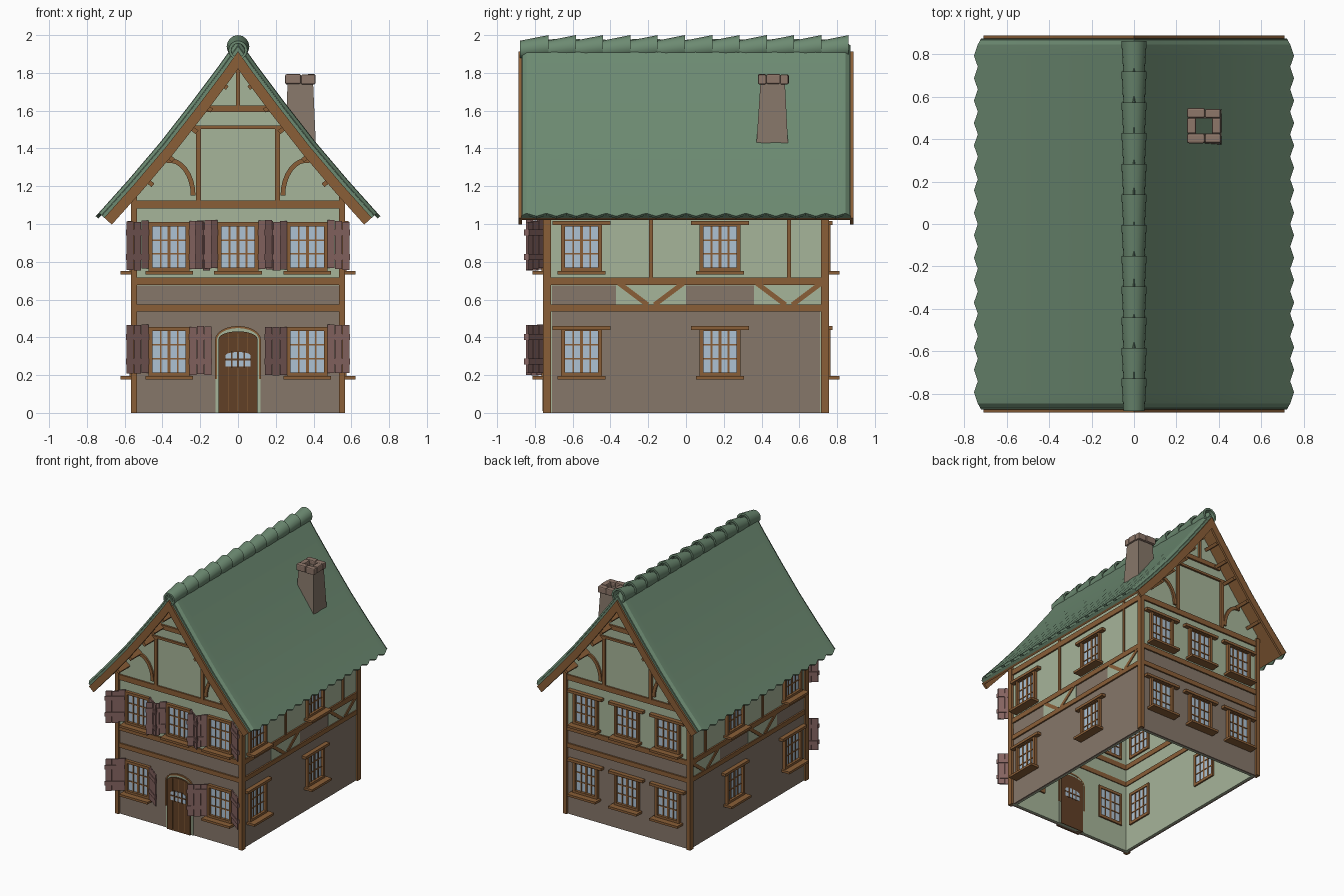
import bpy, bmesh, math, random
from mathutils import Vector

if "Cube" in bpy.data.objects:
    bpy.data.objects.remove(bpy.data.objects["Cube"])

random.seed(4)
COLOURS = {"roof_green": (108, 137, 113), "plaster_green": (165, 179, 152), "stone_taupe": (133, 118, 105),
           "timber_brown": (137, 95, 58), "door_brown": (97, 66, 42), "shutter_mauve": (134, 101, 98),
           "glass_blue": (172, 193, 211), "cap_stone": (140, 118, 105)}
mats = {}
for name, rgb in COLOURS.items():
    mats[name] = bpy.data.materials.new(name)
    mats[name].diffuse_color = [(c / 255) ** 2.2 for c in rgb] + [1]

parts = {}


def mesh_for(name, mat):
    if name not in parts:
        parts[name] = (bmesh.new(), mat)
    return parts[name][0]


# Each side maps (along wall, outward distance, height) to the world
def front(u, d, z): return Vector((u, -d, z))
def back(u, d, z): return Vector((u, d, z))
def right(u, d, z): return Vector((d, u, z))
def left(u, d, z): return Vector((-d, u, z))


def prism(name, mat, pts, d0, d1, side):
    bm = mesh_for(name, mat)
    a = [bm.verts.new(side(u, d0, z)) for u, z in pts]
    b = [bm.verts.new(side(u, d1, z)) for u, z in pts]
    bm.faces.new(a)
    bm.faces.new(b[::-1])
    for i in range(len(a)):
        j = (i + 1) % len(a)
        bm.faces.new((a[i], b[i], b[j], a[j]))


def box(name, mat, u0, u1, z0, z1, d0, d1, side):
    prism(name, mat, [(u0, z0), (u1, z0), (u1, z1), (u0, z1)], d0, d1, side)


def bar(name, mat, p, q, w, d0, d1, side):
    p, q = Vector(p), Vector(q)
    t = (q - p).normalized() * w / 2
    n = Vector((-t.y, t.x))
    prism(name, mat, [tuple(v) for v in (p + n, q + n, q - n, p - n)], d0, d1, side)


def loft(name, mat, rings, caps=True):
    bm = mesh_for(name, mat)
    rows = [[bm.verts.new(p) for p in r] for r in rings]
    n = len(rows[0])
    pairs = list(zip(rows, rows[1:])) + ([] if caps else [(rows[-1], rows[0])])
    for a, b in pairs:
        for i in range(n):
            j = (i + 1) % n
            bm.faces.new((a[i], a[j], b[j], b[i]))
    if caps:
        bm.faces.new(rows[0][::-1])
        bm.faces.new(rows[-1])


# Flared roof profile, offset inward by d
PROFILE = [(0, 1.975), (.1, 1.835), (.25, 1.635), (.41, 1.43), (.58, 1.23), (.735, 1.057)]


def roof_line(d, extra=0):
    half = [(0, PROFILE[0][1] - d * 1.7)]
    for i in range(1, len(PROFILE)):
        a, b = PROFILE[i - 1], PROFILE[min(i + 1, len(PROFILE) - 1)]
        t = (Vector(b) - Vector(a)).normalized()
        p = Vector(PROFILE[i]) + Vector((t.y, -t.x)) * d
        if i == len(PROFILE) - 1:
            p += t * extra
        half.append((p.x, p.y))
    return [(-x, z) for x, z in half[:0:-1]] + half


def section(y, d0, d1, extra=0):
    return [(x, y, z) for x, z in roof_line(d0, extra) + roof_line(d1, extra)[::-1]]


# Roof: tile layer with pointed eaves, under layer and timber deck
N = 32
rings = [section(-.872, .02, .03)]
for j in range(N + 1):
    odd = j % 2
    rings.append(section(-.845 + 1.69 * j / N, -.003 * odd, .016, .024 * odd))
rings.append(section(.872, .02, .03))
loft("roof_tiles", "roof_green", rings)
loft("roof_under_layer", "roof_green", [section(y, .016, .037) for y in (-.87, .87)])
loft("roof_deck", "timber_brown", [section(y, .037, .052) for y in (-.87, .87)])


# Ridge tiles, tapered and overlapping
def circle(y, r, z):
    return [(r * math.cos(k * math.tau / 16), y, z + r * math.sin(k * math.tau / 16)) for k in range(16)]


for i in range(12):
    y = -.88 + i * .1445
    loft("ridge_tiles", "roof_green", [circle(y, .05, 1.92), circle(y + .152, .06, 1.94),
                                       circle(y + .152, .044, 1.94), circle(y, .036, 1.92)], False)


# Chimney shaft and cap stones
def rect(x0, x1, y0, y1, z):
    return [(x0, y0, z), (x1, y0, z), (x1, y1, z), (x0, y1, z)]


loft("chimney_shaft", "stone_taupe", [rect(.25, .412, .373, .54, 1.425), rect(.263, .397, .395, .523, 1.76),
                                      rect(.292, .366, .427, .497, 1.76), rect(.292, .366, .427, .497, 1.425)], False)
for x0, x1, y0, y1 in [(.25, .335, .50, .545), (.335, .408, .498, .542), (.25, .333, .38, .425),
                       (.333, .41, .382, .425), (.25, .292, .425, .5), (.366, .41, .425, .5)]:
    lift = random.uniform(-.008, .004)
    loft("chimney_cap_stones", "cap_stone", [rect(x0, x1, y0, y1, 1.745 + lift), rect(x0, x1, y0, y1, 1.797 + lift)])

# Walls: plaster lining, stone ground floor, plaster above
gable_top = [(.55, 1.19)] + [p for p in roof_line(.05)[::-1] if abs(p[0]) < .54] + [(-.55, 1.19)]
for s in (front, back):
    prism("wall_lining", "plaster_green", [(-.55, 0), (.55, 0)] + gable_top, .71, .725, s)
    prism("upper_walls", "plaster_green", [(-.55, .675), (.55, .675)] + gable_top, .725, .74, s)
    box("stone_walls", "stone_taupe", -.55, .55, 0, .675, .725, .74, s)
for s in (left, right):
    box("wall_lining", "plaster_green", -.725, .725, 0, 1.185, .52, .535, s)
    box("upper_walls", "plaster_green", -.725, .725, .675, 1.185, .535, .55, s)
    box("stone_walls", "stone_taupe", -.725, .725, 0, .675, .535, .55, s)

# Corner posts and floor beams
T = "timber_brown"
for s in (front, back):
    for u in (-.55, .55):
        box("corner_posts", T, u - .016, u + .016, 0, 1.15, .714, .756, s)
for s, half, D in ((front, .56, .74), (back, .56, .74), (left, .75, .55), (right, .75, .55)):
    for z0, z1 in ((.537, .573), (.676, .716), (1.082, 1.125)):
        box("floor_beams", T, -half, half, z0, z1, D - .037, D + .012, s)

# Gable framing, bargeboards and purlin ends
for s in (front, back):
    prism("bargeboards", T, roof_line(.036) + roof_line(.09)[::-1], .868, .886, s)
    for u0, u1, z0, z1 in ((-.01, .01, 1.62, 1.86), (-.19, .19, 1.592, 1.628), (-.24, .24, 1.504, 1.522),
                           (-.222, -.195, 1.12, 1.52), (.195, .222, 1.12, 1.52)):
        box("gable_framing", T, u0, u1, z0, z1, .705, .755, s)
    for m in (-1, 1):
        ang = [math.radians(12 * k) for k in range(9)]
        arc = [(.365 - .14 * math.cos(a), 1.15 + .2 * math.sin(a)) for a in ang]
        arc += [(.365 - .115 * math.cos(a), 1.15 + .175 * math.sin(a)) for a in ang[::-1]]
        prism("curved_braces", T, [(m * u, z) for u, z in arc], .73, .754, s)
        for x, z in ((.45, 1.205), (.342, 1.337), (.217, 1.485), (.14, 1.6), (.057, 1.72)):
            bar("purlin_ends", T, (m * (x + .045), z + .035), (m * x, z), .024, .72, .87, s)

# Side framing: studs and V braces over plaster panels
for s in (left, right):
    for c in (-.185, .545):
        box("side_studs", T, c - .011, c + .011, .7, 1.15, .53, .56, s)
        box("brace_panels", "plaster_green", c - .185, min(c + .185, .73), .565, .685, .545, .554, s)
        for m in (-1, 1):
            bar("side_braces", T, (c + m * .175, .69), (c + m * .018, .572), .026, .54, .56, s)


# Windows with frame, glazing bars, sill and optional wide lintel
def window(s, u, z, D, lintel):
    lo, hi = z + .012, z + .275
    for a, b in ((-.108, -.088), (.088, .108)):
        box("window_frames", T, u + a, u + b, lo, hi, D - .042, D + .025, s)
    box("window_frames", T, u - .108, u + .108, hi - .022, hi, D - .042, D + .025, s)
    box("window_frames", T, u - .108, u + .108, lo, lo + .022, D - .042, D + .025, s)
    box("window_glass", "glass_blue", u - .09, u + .09, lo + .01, hi - .01, D - .034, D + .004, s)
    for k, w in ((-.045, .004), (0, .008), (.045, .004)):
        box("glazing_bars", T, u + k - w, u + k + w, lo, hi, D - .038, D + .01, s)
    for k in (.095, .168):
        box("glazing_bars", T, u - .09, u + .09, lo + k - .004, lo + k + .004, D - .038, D + .009, s)
    box("window_sills", T, u - .126, u + .126, z - .002, z + .016, D, D + .072, s)
    if lintel:
        box("window_lintels", T, u - .153, u + .153, z + .26, z + .281, D, D + .035, s)


# Plank shutter swung part-way open
def shutter(u0, m, z):
    ca, sa = math.cos(.63), math.sin(.63)

    def leaf(a, t, h):
        return front(u0 + m * a * ca, .757 + a * sa + t, h)
    for k in range(3):
        e = random.uniform(-.008, .008)
        box("shutters", "shutter_mauve", k * .049, k * .049 + .046, z + .025 + e, z + .28 + e, -.006, .006, leaf)
    for h in (.075, .205):
        box("shutter_battens", "shutter_mauve", -.002, .147, z + h, z + h + .032, -.013, .013, leaf)


for z in (.18, .735):
    for u in (-.365, 0, .367):
        window(back, u, z, .74, True)
        if u or z > .5:
            window(front, u, z, .74, False)
            for m in (-1, 1):
                shutter(u + m * .108, m, z)
    for s in (left, right):
        for u in (-.553, .18):
            window(s, u, z, .55, True)


# Arched door, surround and small barred window
def arch(w, spring, rise, base=0.0):
    return [(-w, base)] + [(-w * math.cos(k * math.pi / 12), spring + rise * math.sin(k * math.pi / 12))
                           for k in range(13)] + [(w, base)]


prism("door_reveal", "plaster_green", arch(.12, .385, .072), .705, .745, front)
prism("door_surround", T, arch(.122, .385, .075, .18)[:] + arch(.112, .385, .064, .18)[::-1], .703, .752, front)
prism("door", "door_brown", arch(.103, .39, .042), .7, .758, front)
for k in (-.052, 0, .052):
    box("door_grooves", T, k - .0015, k + .0015, .01, .42, .757, .759, front)
prism("door_glass", "glass_blue", arch(.066, .305, .017, .245), .698, .762, front)
for k in (-.033, 0, .033):
    box("door_glass_bars", "door_brown", k - .005, k + .005, .24, .325, .696, .766, front)
box("door_glass_bars", "door_brown", -.068, .068, .277, .287, .696, .766, front)

# Turn the collected parts into objects
SMOOTH = {"roof_tiles", "roof_under_layer", "ridge_tiles", "curved_braces", "door", "door_reveal"}
for name, (bm, mat) in parts.items():
    bmesh.ops.recalc_face_normals(bm, faces=bm.faces)
    mesh = bpy.data.meshes.new(name)
    bm.to_mesh(mesh)
    bm.free()
    mesh.materials.append(mats[mat])
    ob = bpy.data.objects.new(name, mesh)
    bpy.context.collection.objects.link(ob)
    if name == "chimney_cap_stones":
        bev = ob.modifiers.new("worn_edges", "BEVEL")
        bev.width, bev.segments = .008, 2
    if name in SMOOTH:
        bpy.ops.object.select_all(action="DESELECT")
        ob.select_set(True)
        bpy.context.view_layer.objects.active = ob
        bpy.ops.object.shade_smooth_by_angle()

for m in bpy.data.materials:
    if m.users and not m.is_grease_pencil:
        m.use_nodes = True
        m.node_tree.nodes["Principled BSDF"].inputs["Base Color"].default_value = m.diffuse_color
